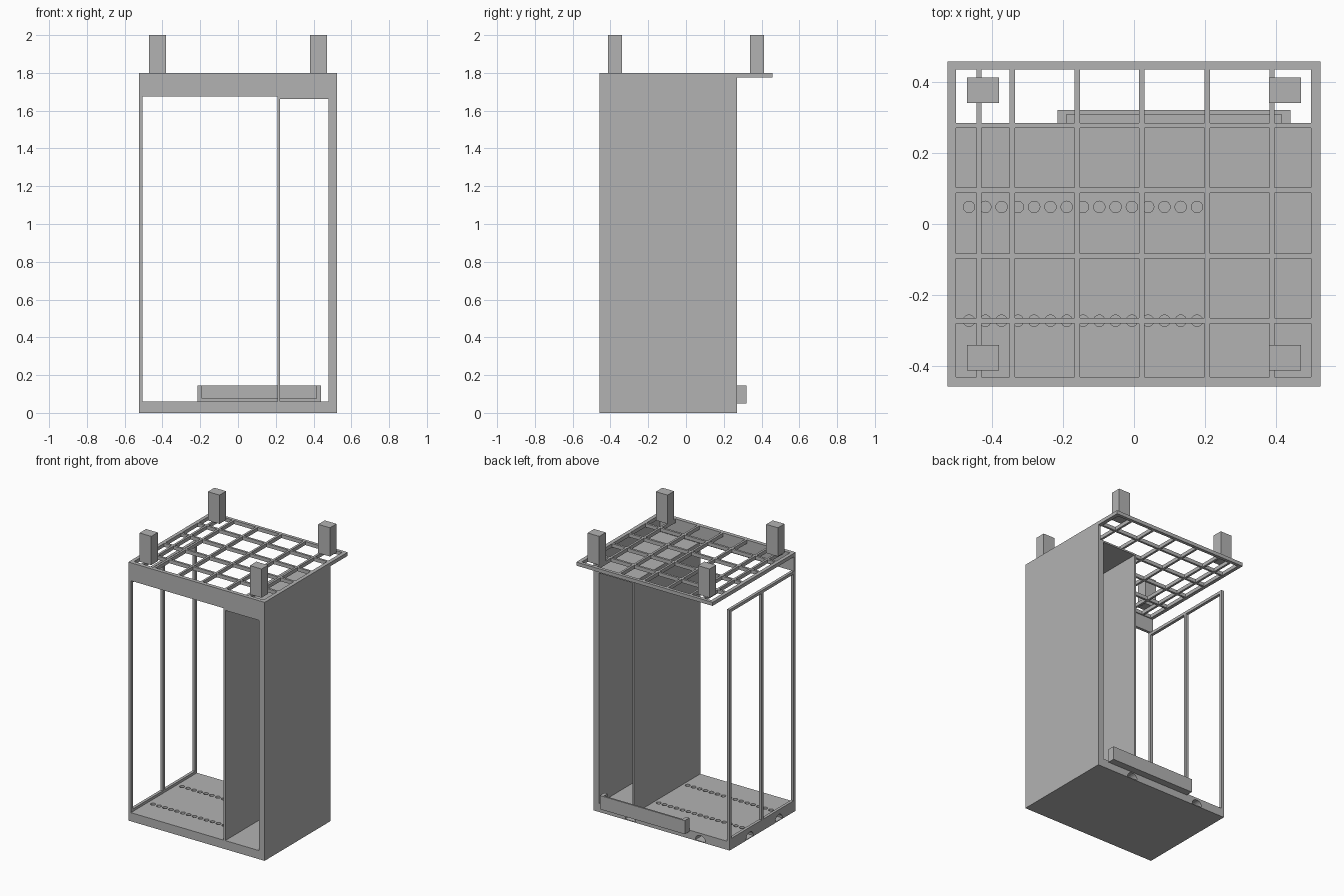
import bpy, bmesh
from mathutils import Matrix, Vector
from math import pi

cube = bpy.data.objects.get("Cube")
if cube:
    bpy.data.objects.remove(cube, do_unlink=True)

grey = bpy.data.materials.new("plain_grey")
grey.use_nodes = True
grey.diffuse_color = (0.45, 0.45, 0.45, 1)
grey.node_tree.nodes["Principled BSDF"].inputs["Base Color"].default_value = (0.45, 0.45, 0.45, 1)


def finish(name, bm):
    bmesh.ops.recalc_face_normals(bm, faces=bm.faces)
    mesh = bpy.data.meshes.new(name)
    bm.to_mesh(mesh)
    bm.free()
    mesh.materials.append(grey)
    obj = bpy.data.objects.new(name, mesh)
    bpy.context.collection.objects.link(obj)
    return obj


def add_box(bm, x, y, z):
    lo, hi = Vector((x[0], y[0], z[0])), Vector((x[1], y[1], z[1]))
    bmesh.ops.create_cube(bm, size=1, matrix=Matrix.Translation((lo + hi) / 2)
                          @ Matrix.Diagonal((*(hi - lo), 1)))


def boxes(name, *spans):
    bm = bmesh.new()
    for span in spans:
        add_box(bm, *span)
    return finish(name, bm)


def rods(name, radius, length, matrices):
    bm = bmesh.new()
    for m in matrices:
        bmesh.ops.create_cone(bm, cap_ends=True, segments=24, radius1=radius,
                              radius2=radius, depth=length, matrix=m)
    return finish(name, bm)


X, FRONT, BACK, TOP = 0.525, -0.457, 0.27, 1.8
FLOOR, BASE, OPEN_TOP = 0.06, 0.005, 1.675
ROWS = (0.048, -0.272)

# Floor slab with hidden channels and two rows of holes
boxes("base_plate", ((-X, X), (FRONT, BACK), (0, BASE)))
floor = boxes("floor", ((-X, X), (FRONT, BACK), (BASE, FLOOR)))
along_x, along_y = Matrix.Rotation(pi / 2, 4, 'Y'), Matrix.Rotation(pi / 2, 4, 'X')
cutters = [
    rods("side_channels", 0.04, 0.8,
         [Matrix.Translation((-0.2, y, BASE)) @ along_x for y in ROWS]),
    rods("back_channels", 0.04, 0.3,
         [Matrix.Translation((x, 0.2, BASE)) @ along_y for x in (-0.3, 0.24)]),
    rods("floor_holes", 0.016, 0.06,
         [Matrix.Translation((-0.464 + 0.0458 * i, y, 0.055)) for i in range(15) for y in ROWS]),
]
for cutter in cutters:
    cutter.hide_render = True
    mod = floor.modifiers.new("cut", 'BOOLEAN')
    mod.operation = 'DIFFERENCE'
    mod.solver = 'EXACT'
    mod.object = cutter
    bpy.context.view_layer.objects.active = floor
    bpy.ops.object.modifier_apply(modifier=mod.name)
    bpy.data.objects.remove(cutter, do_unlink=True)

# Solid side, its lining, and the narrow compartment
boxes("side_wall", ((0.505, X), (FRONT, BACK), (FLOOR, TOP)))
boxes("side_lining", ((0.48, 0.505), (FRONT, BACK), (FLOOR, OPEN_TOP)))
boxes("partition", ((0.21, 0.222), (FRONT, BACK), (FLOOR, OPEN_TOP)))
boxes("compartment_ceiling", ((0.222, 0.48), (FRONT, BACK), (1.663, OPEN_TOP)))
boxes("front_header", ((-X, 0.505), (FRONT, FRONT + 0.02), (OPEN_TOP, TOP)))

# Open side: three posts between two rails
side = (-X, -X + 0.02)
posts = [(side, (y, y + 0.022), (FLOOR, OPEN_TOP)) for y in (FRONT, -0.105, BACK - 0.022)]
boxes("open_side_posts", *posts)
boxes("open_side_rails", *[(side, (a[1][1], b[1][0]), z)
                           for a, b in zip(posts, posts[1:])
                           for z in ((FLOOR, FLOOR + 0.018), (OPEN_TOP - 0.02, OPEN_TOP))])

# Rear trough, open on top and towards the cabinet
boxes("trough_floor", ((-0.215, 0.44), (BACK, 0.32), (0.05, 0.075)))
boxes("trough_back", ((-0.215, 0.44), (0.308, 0.32), (0.075, 0.145)))
for name, x in (("right", -0.215), ("left", 0.415)):
    boxes("trough_end_" + name, ((x, x + 0.025), (BACK, 0.308), (0.075, 0.145)))

# Top lattice: every cell with two odd indices is an opening
xs = [-X, -0.5]
for centre in (-0.436, -0.342, -0.16, 0.022, 0.206, 0.388):
    xs += [centre - 0.0075, centre + 0.0075]
xs += [0.498, X]
ys = [FRONT, -0.43]
for centre in (-0.272, -0.09, 0.095, 0.277):
    ys += [centre - 0.0075, centre + 0.0075]
ys += [0.435, 0.457]
bm = bmesh.new()
grid = [[bm.verts.new((x, y, 1.775)) for y in ys] for x in xs]
for i in range(len(xs) - 1):
    for j in range(len(ys) - 1):
        if not (i % 2 and j % 2):
            bm.faces.new((grid[i][j], grid[i + 1][j], grid[i + 1][j + 1], grid[i][j + 1]))
top = bmesh.ops.extrude_face_region(bm, geom=bm.faces[:], use_keep_orig=True)
bmesh.ops.translate(bm, vec=(0, 0, TOP - 1.775),
                    verts=[v for v in top["geom"] if isinstance(v, bmesh.types.BMVert)])
finish("top_lattice", bm)

# Four stub posts on the lattice
for sx, xname in ((-1, "right"), (1, "left")):
    for sy, yname in ((-1, "front"), (1, "back")):
        x, y = sx * 0.425, sy * 0.376
        boxes(f"{yname}_{xname}_stub", ((x - 0.045, x + 0.045), (y - 0.036, y + 0.036), (TOP, 2)))
